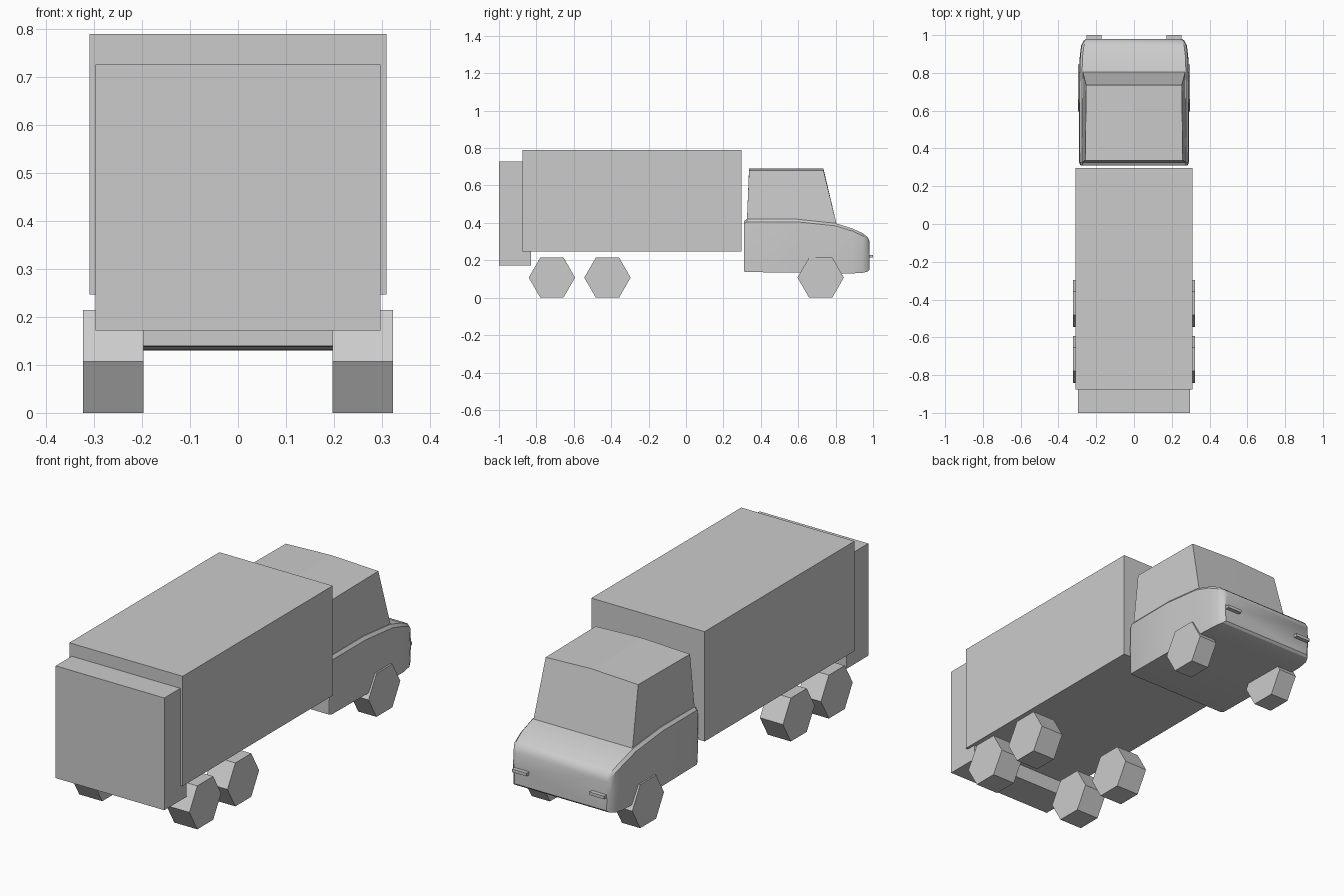
import bpy, bmesh, math

if "Cube" in bpy.data.objects:
    bpy.data.objects.remove(bpy.data.objects["Cube"])


def make(name, verts, faces, smooth=False):
    mesh = bpy.data.meshes.new(name)
    mesh.from_pydata(verts, [], faces)
    bm = bmesh.new()
    bm.from_mesh(mesh)
    bmesh.ops.recalc_face_normals(bm, faces=bm.faces)
    bm.to_mesh(mesh)
    bm.free()
    ob = bpy.data.objects.new(name, mesh)
    bpy.context.collection.objects.link(ob)
    if smooth:
        bpy.ops.object.select_all(action='DESELECT')
        bpy.context.view_layer.objects.active = ob
        ob.select_set(True)
        bpy.ops.object.shade_smooth_by_angle(angle=math.radians(28))
    return ob


def loft(name, rings, smooth=False):
    """Skin a list of equal-length closed rings and cap both ends."""
    n = len(rings[0])
    faces = [(r * n + i, r * n + (i + 1) % n, (r + 1) * n + (i + 1) % n, (r + 1) * n + i)
             for r in range(len(rings) - 1) for i in range(n)]
    faces += [tuple(range(n)), tuple(range((len(rings) - 1) * n, len(rings) * n))]
    return make(name, [p for ring in rings for p in ring], faces, smooth)


def box(name, x0, x1, y0, y1, z0, z1):
    return loft(name, [[(x0, y0, z), (x1, y0, z), (x1, y1, z), (x0, y1, z)] for z in (z0, z1)])


# Cargo body and rear unit
box("cargo_box", -0.31, 0.31, -0.875, 0.297, 0.247, 0.79)
box("rear_box", -0.297, 0.297, -1.0, -0.828, 0.172, 0.727)

# Lower cab: cross-sections along y (y, half width, top z, bottom z)
stations = [(0.31, 0.284, 0.41, 0.14), (0.325, 0.29, 0.42, 0.137), (0.59, 0.291, 0.42, 0.134),
            (0.80, 0.29, 0.398, 0.131), (0.89, 0.287, 0.37, 0.13), (0.945, 0.28, 0.345, 0.133),
            (0.97, 0.267, 0.324, 0.139), (0.98, 0.255, 0.305, 0.149)]
rings = []
for y, w, t, b in stations:
    half = [(w - 0.004, b), (w, (b + t) / 2), (w - 0.003, t - 0.014), (w - 0.015, t)]
    rings.append([(x, y, z) for x, z in half] + [(-x, y, z) for x, z in reversed(half)])
loft("cab_body", rings, True)

# Upper cabin with a slightly crowned roof
def cabin_ring(xb, xf, yb, yf, z, crown):
    return [(-xb, yb, z), (0, yb, z + crown), (xb, yb, z),
            (xf, yf, z), (0, yf, z + crown), (-xf, yf, z)]

base = cabin_ring(0.277, 0.271, 0.325, 0.806, 0.39, 0)
top = cabin_ring(0.258, 0.253, 0.337, 0.735, 0.68, 0.01)
verts = base + top
sides = [(i, (i + 1) % 6, 6 + (i + 1) % 6, 6 + i) for i in range(6)]
make("cabin", verts, sides + [(0, 1, 4, 5), (1, 2, 3, 4), (6, 7, 10, 11), (7, 8, 9, 10)])

# Hexagonal wheels and headlights on both sides
for side, s in (("left", -1), ("right", 1)):
    for pos, y, xi, xo in (("rear", -0.717, 0.197, 0.323), ("middle", -0.42, 0.197, 0.323),
                           ("front", 0.72, 0.197, 0.297)):
        loft(f"{pos}_wheel_{side}",
             [[(s * x, y + 0.124 * math.cos(i * math.pi / 3), 0.1075 + 0.124 * math.sin(i * math.pi / 3))
               for i in range(6)] for x in (xi, xo)])
    xa, xb = sorted((s * 0.172, s * 0.252))
    box(f"headlight_{side}", xa, xb, 0.975, 1.0, 0.214, 0.229)
